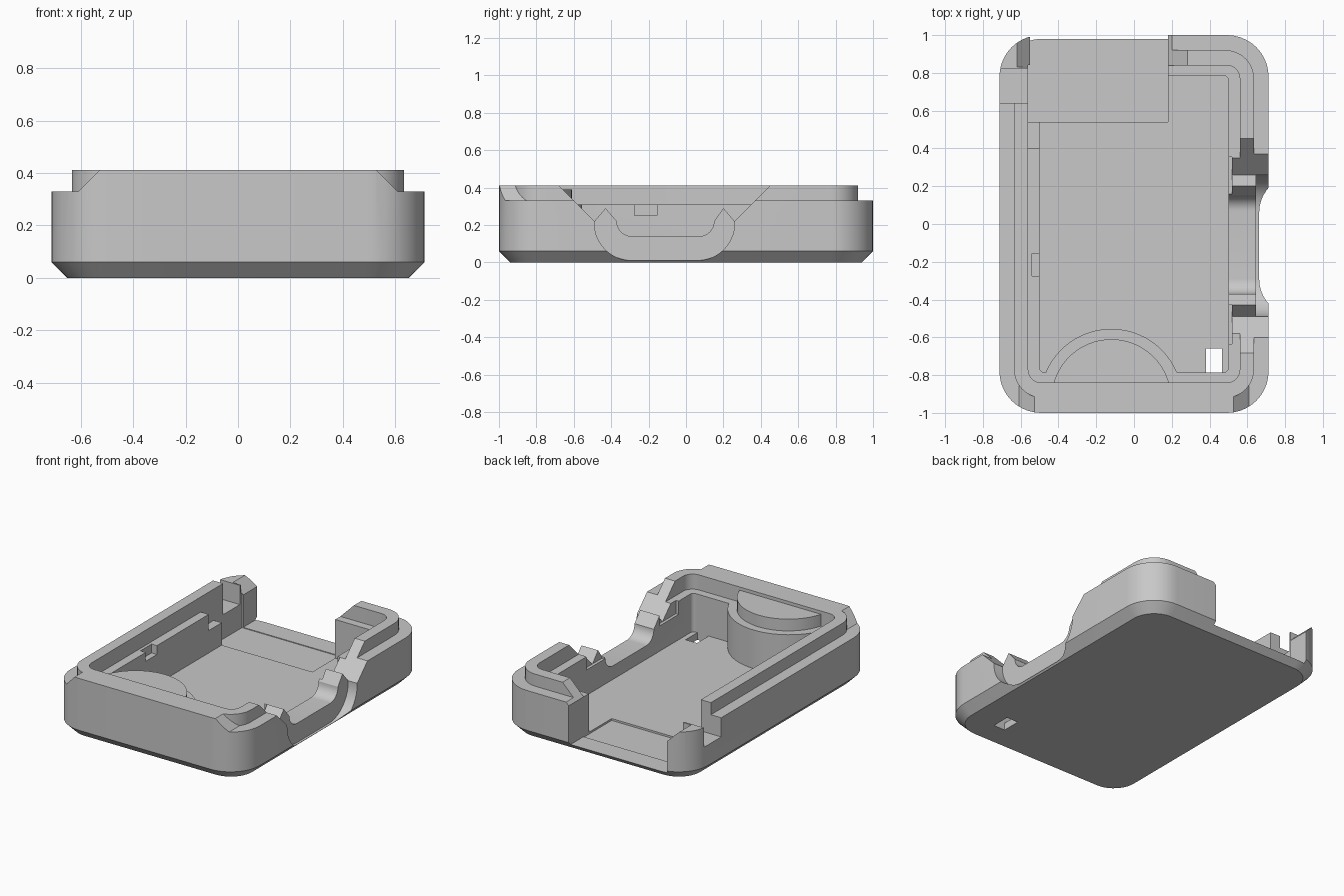
import bpy, bmesh, math

cube = bpy.data.objects.get("Cube")
if cube:
    bpy.data.objects.remove(cube, do_unlink=True)

grey = bpy.data.materials.new("plain_grey")
grey.use_nodes = True
colour = (0.58, 0.58, 0.58, 1)
grey.diffuse_color = colour
grey.node_tree.nodes["Principled BSDF"].inputs["Base Color"].default_value = colour


def loft(name, rings):
    """Closed solid through rings of equal point count."""
    bm = bmesh.new()
    loops = [[bm.verts.new(p) for p in ring] for ring in rings]
    n = len(loops[0])
    for low, high in zip(loops, loops[1:]):
        for i in range(n):
            j = (i + 1) % n
            bm.faces.new((low[i], low[j], high[j], high[i]))
    bm.faces.new(loops[0])
    bm.faces.new(loops[-1])
    bmesh.ops.recalc_face_normals(bm, faces=bm.faces)
    mesh = bpy.data.meshes.new(name)
    bm.to_mesh(mesh)
    bm.free()
    mesh.materials.append(grey)
    ob = bpy.data.objects.new(name, mesh)
    bpy.context.collection.objects.link(ob)
    return ob


def prism(name, pts, axis, lo, hi):
    """Extrude a 2D outline along an axis."""
    place = {"x": lambda p, t: (t, p[0], p[1]),
             "y": lambda p, t: (p[0], t, p[1]),
             "z": lambda p, t: (p[0], p[1], t)}[axis]
    return loft(name, [[place(p, t) for p in pts] for t in (lo, hi)])


def box(x0, x1, y0, y1, z0, z1):
    return prism("box_cutter", [(x0, y0), (x1, y0), (x1, y1), (x0, y1)], "z", z0, z1)


def arc(cx, cy, r, start, end, n=10):
    angles = [math.radians(start + (end - start) * i / n) for i in range(n + 1)]
    return [(cx + r * math.cos(a), cy + r * math.sin(a)) for a in angles]


def rounded(hx, hy, r):
    pts = []
    for sx, sy, a in ((1, 1, 0), (-1, 1, 90), (-1, -1, 180), (1, -1, 270)):
        pts += arc(sx * (hx - r), sy * (hy - r), r, a, a + 90)
    return pts


def cut(ob, cutter):
    """Subtract the cutter, bake the result and drop the cutter."""
    cutter.hide_render = True
    mod = ob.modifiers.new("cut", "BOOLEAN")
    mod.operation, mod.solver, mod.object = "DIFFERENCE", "EXACT", cutter
    bpy.context.view_layer.update()
    deps = bpy.context.evaluated_depsgraph_get()
    mesh = bpy.data.meshes.new_from_object(ob.evaluated_get(deps))
    ob.modifiers.clear()
    ob.data = mesh
    bpy.data.objects.remove(cutter, do_unlink=True)


# Outer shell with chamfered bottom edge
W, D, H, STEP, LEDGE, FLOOR = 0.7125, 1.0, 0.412, 0.33, 0.31, 0.048
shell = loft("tray_shell", [[(x, y, z) for x, y in rounded(W - i, D - i, 0.22 - i)]
                            for i, z in ((0.06, 0), (0, 0.06), (0, H))])

# Rim step, leaving the inner ridge and the raised front bar
rim = box(-1, 1, -1.3, 1.3, STEP, 0.6)
cut(rim, prism("ridge_keep", rounded(0.635, 0.92, 0.15), "z", 0.2, 0.7))
cut(rim, prism("bar_keep", [(-0.64, 0.3), (0.64, 0.3), (0.33, 0.61), (-0.33, 0.61)],
               "y", -1.4, -0.85))
cut(shell, rim)

# Cavity with a ledge around it
cut(shell, prism("upper_cavity", rounded(0.56, 0.84, 0.07), "z", LEDGE, 0.7))
cut(shell, prism("lower_cavity", rounded(0.5, 0.785, 0.025), "z", FLOOR, 0.65))

# Back pocket and back opening with bevelled sides
cut(shell, box(-0.56, 0.18, 0.54, 0.842, 0.035, 0.7))
cut(shell, prism("back_opening", [(-0.55, 0.04), (0.18, 0.04), (0.18, 0.31),
                                  (0.5, 0.63), (-0.92, 0.63), (-0.55, 0.26)],
                 "y", 0.83, 1.2))

# Side notch next to the low corner post
cut(shell, box(-0.9, -0.45, 0.64, 1.2, STEP, 0.72))
cut(shell, box(-0.9, -0.45, 0.64, 0.82, 0.2, 0.74))

# Small pockets in the inner walls
cut(shell, box(-0.56, -0.45, 0.4, 0.55, 0.2, 0.7))
cut(shell, box(-0.54, -0.45, -0.275, -0.155, 0.25, 0.5))
for y0, y1 in ((0.16, 0.355), (-0.635, -0.43)):
    cut(shell, box(0.45, 0.52, y0, y1, 0.22, 0.6))

# Scooped connector opening: wide recess outside, shallower pass through the wall
outer_scoop = ([(-0.77, 0.5), (-0.49, 0.22)] + arc(-0.29, 0.21, 0.2, 180, 270)
               + arc(0.06, 0.21, 0.2, 270, 360) + [(0.26, 0.22), (0.54, 0.5)])
inner_scoop = ([(-0.77, 0.5), (-0.49, 0.22), (-0.43, 0.29), (-0.37, 0.22)]
               + arc(-0.29, 0.22, 0.08, 180, 270) + arc(0.07, 0.22, 0.08, 270, 360)
               + [(0.2, 0.29), (0.26, 0.22), (0.54, 0.5)])
cut(shell, prism("outer_scoop", outer_scoop, "x", 0.645, 0.9))
cut(shell, prism("inner_scoop", inner_scoop, "x", 0.42, 0.95))

# Small window through the floor
cut(shell, box(0.38, 0.465, -0.785, -0.66, -0.2, 0.305))

# Half-round boss at the front wall, its step level with the ledge
step = prism("boss_step", arc(-0.12, -0.932, 0.377, 10, 170, 28), "z", 0.02, LEDGE)
boss = prism("boss_top", arc(-0.12, -0.927, 0.317, 10, 170, 28), "z", 0.025, 0.39)

# Smooth the rounded corners, keep hard edges
bpy.context.view_layer.update()
for ob in (shell, step, boss):
    ob.select_set(True)
    bpy.context.view_layer.objects.active = ob
    bpy.ops.object.shade_smooth_by_angle(angle=math.radians(20))
    ob.select_set(False)
